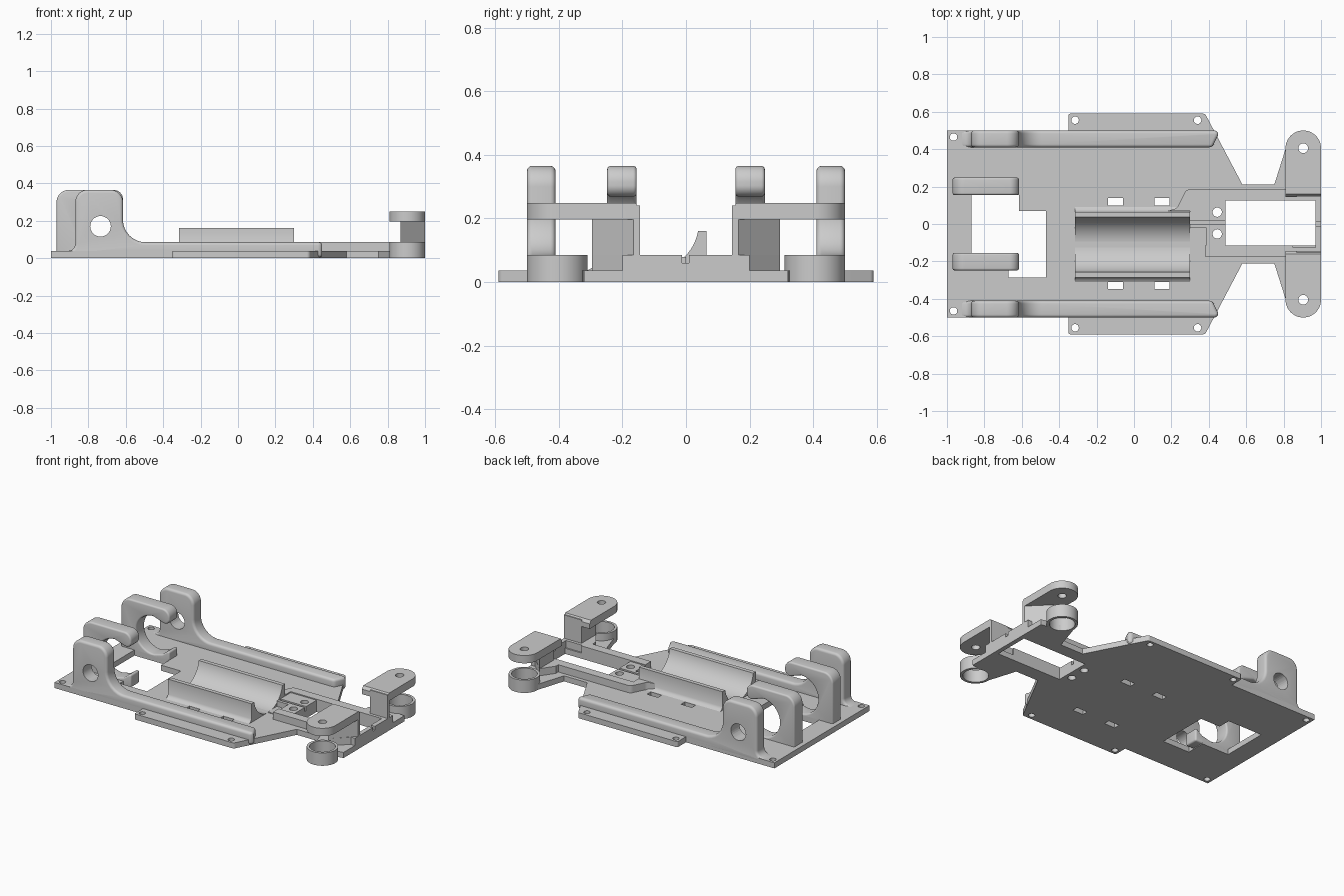
import bpy, bmesh
from math import sin, cos, pi, radians
from mathutils import Vector

old = bpy.data.objects.get("Cube")
if old:
    bpy.data.objects.remove(old, do_unlink=True)

grey = bpy.data.materials.new("plain_grey")
grey.use_nodes = True
GREY = (0.6, 0.6, 0.6, 1)
grey.diffuse_color = GREY
grey.node_tree.nodes["Principled BSDF"].inputs["Base Color"].default_value = GREY


def rounded(corners, steps=8):
    """Profile from (u, v) or (u, v, radius) corners; radius softens the corner."""
    out = []
    n = len(corners)
    for i, c in enumerate(corners):
        p = Vector(c[:2])
        if len(c) == 2:
            out.append(p)
            continue
        a = (Vector(corners[i - 1][:2]) - p).normalized()
        b = (Vector(corners[(i + 1) % n][:2]) - p).normalized()
        half = a.angle(b) / 2
        centre = p + (a + b).normalized() * c[2] / sin(half)
        setback = c[2] * cos(half) / sin(half)
        start = p + a * setback - centre
        end = p + b * setback - centre
        for k in range(steps + 1):
            out.append(centre + start.lerp(end, k / steps).normalized() * c[2])
    return out


def circle(u, v, r, n=32):
    return [(u + r * cos(2 * pi * k / n), v + r * sin(2 * pi * k / n)) for k in range(n)]


def rect(u0, u1, v0, v1):
    return [(u0, v0), (u1, v0), (u1, v1), (u0, v1)]


def prism(name, profile, axis, lo, hi):
    """Extrude a profile along an axis: z uses (x, y), y uses (x, z), x uses (y, z)."""
    place = {"z": lambda u, v, w: (u, v, w),
             "y": lambda u, v, w: (u, w, v),
             "x": lambda u, v, w: (w, u, v)}[axis]
    bm = bmesh.new()
    face = bm.faces.new([bm.verts.new(place(p[0], p[1], lo)) for p in profile])
    ext = bmesh.ops.extrude_face_region(bm, geom=[face], use_keep_orig=True)
    verts = [g for g in ext["geom"] if isinstance(g, bmesh.types.BMVert)]
    bmesh.ops.translate(bm, verts=verts, vec=place(0, 0, hi - lo))
    bmesh.ops.recalc_face_normals(bm, faces=bm.faces)
    mesh = bpy.data.meshes.new(name)
    bm.to_mesh(mesh)
    bm.free()
    mesh.materials.append(grey)
    obj = bpy.data.objects.new(name, mesh)
    bpy.context.collection.objects.link(obj)
    return obj


def activate(obj):
    bpy.ops.object.select_all(action="DESELECT")
    obj.select_set(True)
    bpy.context.view_layer.objects.active = obj


def cut(obj, cutters):
    activate(obj)
    for c in cutters:
        mod = obj.modifiers.new("cut", "BOOLEAN")
        mod.operation = "DIFFERENCE"
        mod.solver = "EXACT"
        mod.object = c
        bpy.ops.object.modifier_apply(modifier=mod.name)
        bpy.data.objects.remove(c, do_unlink=True)


def finish(obj, bevel=0):
    activate(obj)
    if bevel:
        mod = obj.modifiers.new("soft_edges", "BEVEL")
        mod.width = bevel
        mod.segments = 4
        mod.limit_method = "ANGLE"
        mod.angle_limit = radians(50)
        bpy.ops.object.modifier_apply(modifier=mod.name)
    bpy.ops.object.shade_smooth_by_angle(angle=radians(35))


def drill(profile, axis="z"):
    return prism("cutter", profile, axis, -1, 1)


T, RAIL = 0.037, 0.085          # plate and rail heights
HUB_X, HUB_Y, HUB_R = 0.905, 0.405, 0.095

# Base plate with side wings and front arms
half = [(-1, 0.5), (-0.35, 0.5), (-0.35, 0.59, 0.01), (0.38, 0.59, 0.02), (0.58, 0.21),
        (0.75, 0.21), (0.81, 0.4), (0.86, 0.34), (1, 0.32)]
plate = prism("base_plate", rounded(half + [(c[0], -c[1], *c[2:]) for c in reversed(half)]),
              "z", 0, T)
cutters = [drill(rect(0.49, 0.97, -0.115, 0.125)),
           drill(rect(-0.87, -0.615, -0.155, 0.155)),
           drill(rect(-0.67, -0.47, -0.285, 0.07))]
for s in (1, -1):
    cutters += [drill(circle(x, s * y, 0.02, 20))
                for x, y in ((-0.965, 0.465), (-0.315, 0.555), (0.34, 0.555))]
    cutters.append(drill(circle(HUB_X, s * HUB_Y, 0.078)))
for y in (0.118, -0.328):
    cutters += [drill(rect(x - 0.04, x + 0.04, y - 0.02, y + 0.02)) for x in (-0.1, 0.15)]
for y in (0.063, -0.053):
    cutters.append(drill(circle(0.445, y, 0.025, 20)))
cut(plate, cutters)
finish(plate)

# Side walls sweeping down into long rails
wall = rounded([(-0.93, 0.005), (-0.93, T + 0.001), (-0.87, T + 0.003, 0.04),
                (-0.87, 0.365, 0.065), (-0.615, 0.365, 0.065), (-0.615, RAIL, 0.12),
                (0.45, RAIL), (0.45, 0.005)])
for s, side in ((1, "left"), (-1, "right")):
    y0, y1 = sorted((s * 0.41, s * 0.5))
    obj = prism(side + "_side_wall", wall, "y", y0, y1)
    slant = [(0.4, s * 0.6), (0.6, s * 0.6), (0.6, s * 0.35), (0.39, s * 0.35), (0.452, s * 0.48)]
    cut(obj, [drill(slant)])
    finish(obj, 0.02)
    cut(obj, [drill(circle(-0.735, 0.17, 0.055), "y")])
    finish(obj)

# Rear hooks, open toward the middle of the chassis
hook = rounded([(-0.97, 0.005), (-0.97, 0.365, 0.065), (-0.615, 0.365, 0.05),
                (-0.615, 0.255, 0.035), (-0.735, 0.295)])
hook += [Vector((-0.735 - 0.125 * sin(pi * k / 20), 0.17 + 0.125 * cos(pi * k / 20)))
         for k in range(1, 20)]
hook += [Vector(p) for p in ((-0.735, 0.045), (-0.67, 0.06), (-0.63, 0.09),
                             (-0.615, 0.09), (-0.615, 0.005))]
for s, side in ((1, "left"), (-1, "right")):
    y0, y1 = sorted((s * 0.155, s * 0.248))
    finish(prism(side + "_rear_hook", hook, "y", y0, y1), 0.015)

# Round-bottomed cradle: two walls sharing one hollow
CY, CZ, CR = -0.11, 0.186, 0.15
for s, side in ((1, "left"), (-1, "right")):
    arc = [(CY + s * CR * sin(a), CZ - CR * cos(a))
           for a in (radians(5 + 75 * k / 16) for k in range(17))]
    outer = [(CY + s * 0.175, 0.16), (CY + s * 0.175, 0.06), (CY + s * 0.185, 0.045),
             (CY + s * 0.2, T), (CY + s * 0.2, 0.01), (CY + s * 0.013, 0.01)]
    finish(prism(side + "_cradle_wall", arc + outer, "x", -0.315, 0.3))

# Rails beside the front window and the drilled block behind it
finish(prism("left_front_rail", rounded(
    [(0.18, 0.07), (0.23, 0.085, 0.03), (0.28, 0.185, 0.03), (0.85, 0.185),
     (0.85, 0.125), (0.3, 0.125), (0.3, 0.07)]), "z", 0.005, RAIL))
finish(prism("right_front_rail", rect(0.38, 0.85, -0.175, -0.115), "z", 0.005, RAIL))
block = prism("drilled_block", rect(0.3, 0.49, -0.115, 0.126), "z", 0.005, 0.078)
cut(block, [drill(circle(0.445, y, 0.025, 20)) for y in (0.063, -0.053)]
    + [prism("cutter", rect(0.2, 0.6, 0, 0.016), "z", 0.05, 1),
       prism("cutter", rect(0.2, 0.385, -0.2, -0.02), "z", T + 0.005, 1)])
finish(block)

# Front cross beam with a small centre notch
beam = prism("front_beam", rect(0.97, 1, -0.2, 0.2), "z", 0.002, RAIL)
cut(beam, [prism("cutter", rect(0.9, 1.1, -0.012, 0.01), "z", 0.06, 1)])
finish(beam)

# Front brackets: foot, slanted post, lower ring and upper lug on each side
for s, side in ((1, "left"), (-1, "right")):
    foot = [(0.81, s * 0.125), (1, s * 0.125), (1, s * 0.17), (0.87, s * 0.295), (0.81, s * 0.21)]
    finish(prism(side + "_bracket_foot", foot, "z", 0.002, RAIL))
    post = [(0.87, s * 0.145), (1, s * 0.145), (1, s * 0.165), (0.87, s * 0.295)]
    finish(prism(side + "_bracket_post", post, "z", 0.01, 0.24))
    ring = prism(side + "_lower_ring", circle(HUB_X, s * HUB_Y, HUB_R, 48), "z", 0, RAIL)
    cut(ring, [drill(circle(HUB_X, s * HUB_Y, 0.078))])
    finish(ring)
    tip = [(HUB_X + HUB_R * cos(pi * k / 24), s * (HUB_Y + HUB_R * sin(pi * k / 24)))
           for k in range(25)]
    lug = prism(side + "_upper_lug", tip + [(0.81, s * 0.145), (1, s * 0.145)], "z", 0.197, 0.249)
    cut(lug, [drill(circle(HUB_X, s * HUB_Y, 0.026, 24)),
              prism("cutter", [(s * 0.14, 0.22), (s * 0.145, 0.23), (s * 0.16, 0.25),
                               (s * 0.16, 0.3), (s * 0.14, 0.3)], "x", 0.7, 1.1)])
    finish(lug)
